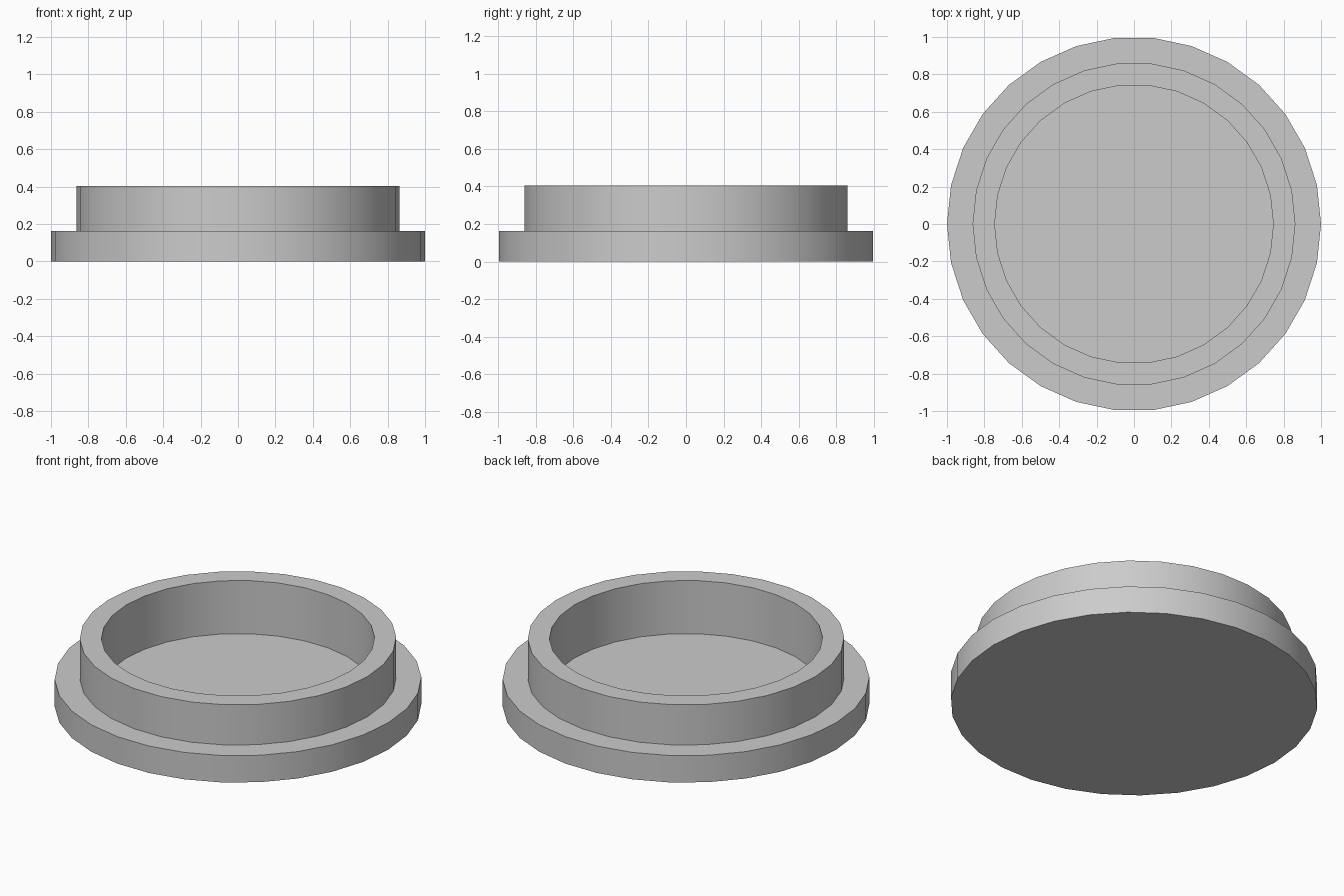
import bpy
import bmesh
import math
from mathutils import Matrix, Vector

SIDES = 30

default_cube = bpy.data.objects.get("Cube")
if default_cube:
    bpy.data.objects.remove(default_cube, do_unlink=True)

# One plain grey material
grey = bpy.data.materials.new("plain_grey")
grey.use_nodes = True
colour = (0.6, 0.6, 0.6, 1.0)
grey.diffuse_color = colour
grey.node_tree.nodes["Principled BSDF"].inputs["Base Color"].default_value = colour


def lathe(name, profile):
    """Revolve (radius, height) points about z and cap both ends."""
    bm = bmesh.new()
    rings = []
    for radius, height in profile:
        start = Vector((radius, 0, height))
        rings.append([bm.verts.new(Matrix.Rotation(math.tau * i / SIDES, 3, "Z") @ start)
                      for i in range(SIDES)])
    for low, high in zip(rings, rings[1:]):
        for i in range(SIDES):
            j = (i + 1) % SIDES
            bm.faces.new((low[i], low[j], high[j], high[i]))
    bm.faces.new(list(reversed(rings[0])))
    bm.faces.new(rings[-1])
    bmesh.ops.recalc_face_normals(bm, faces=bm.faces[:])
    mesh = bpy.data.meshes.new(name)
    bm.to_mesh(mesh)
    bm.free()
    mesh.materials.append(grey)
    obj = bpy.data.objects.new(name, mesh)
    bpy.context.collection.objects.link(obj)
    bpy.ops.object.select_all(action="DESELECT")
    obj.select_set(True)
    bpy.context.view_layer.objects.active = obj
    bpy.ops.object.shade_smooth_by_angle(angle=math.radians(30))
    return obj


# Flanged cap: base disc, wide flange, raised collar and recessed floor
lathe("flanged_cap", [
    (1.0, 0.0),
    (1.0, 0.162),
    (0.863, 0.162),
    (0.863, 0.404),
    (0.745, 0.404),
    (0.745, 0.084),
])
